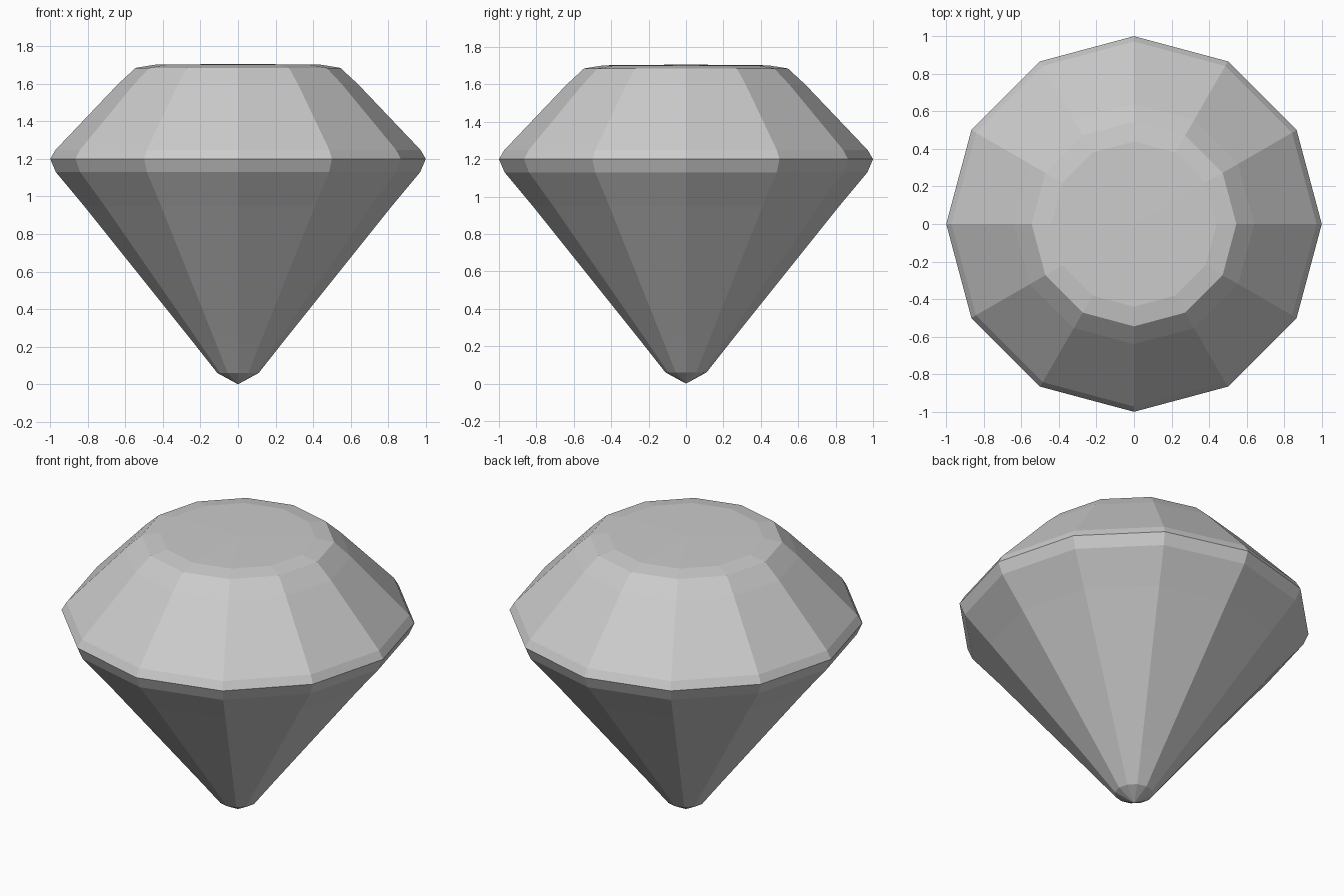
import bpy, bmesh
from math import cos, sin, tau

if "Cube" in bpy.data.objects:
    bpy.data.objects.remove(bpy.data.objects["Cube"])

SIDES = 12
# Radius / height profile from the bottom ring to the table ring
PROFILE = [(0.11, 0.06), (0.24, 0.225), (0.82, 0.95), (0.97, 1.13), (1.0, 1.2),
           (0.972, 1.248), (0.64, 1.597), (0.545, 1.685), (0.44, 1.702)]

bm = bmesh.new()

# Twelve-sided rings
rings = [[bm.verts.new((r * cos(tau * i / SIDES), r * sin(tau * i / SIDES), z))
          for i in range(SIDES)] for r, z in PROFILE]
tip = bm.verts.new((0, 0, 0))
table = bm.verts.new((0, 0, 1.706))

# Facets between rings, with fans closing the tip and the table
for i in range(SIDES):
    j = (i + 1) % SIDES
    for a, b in zip(rings, rings[1:]):
        bm.faces.new((a[i], a[j], b[j], b[i]))
    bm.faces.new((tip, rings[0][j], rings[0][i]))
    bm.faces.new((table, rings[-1][i], rings[-1][j]))

bmesh.ops.recalc_face_normals(bm, faces=bm.faces)
mesh = bpy.data.meshes.new("cut_gem")
bm.to_mesh(mesh)
bm.free()
bpy.context.collection.objects.link(bpy.data.objects.new("cut_gem", mesh))
